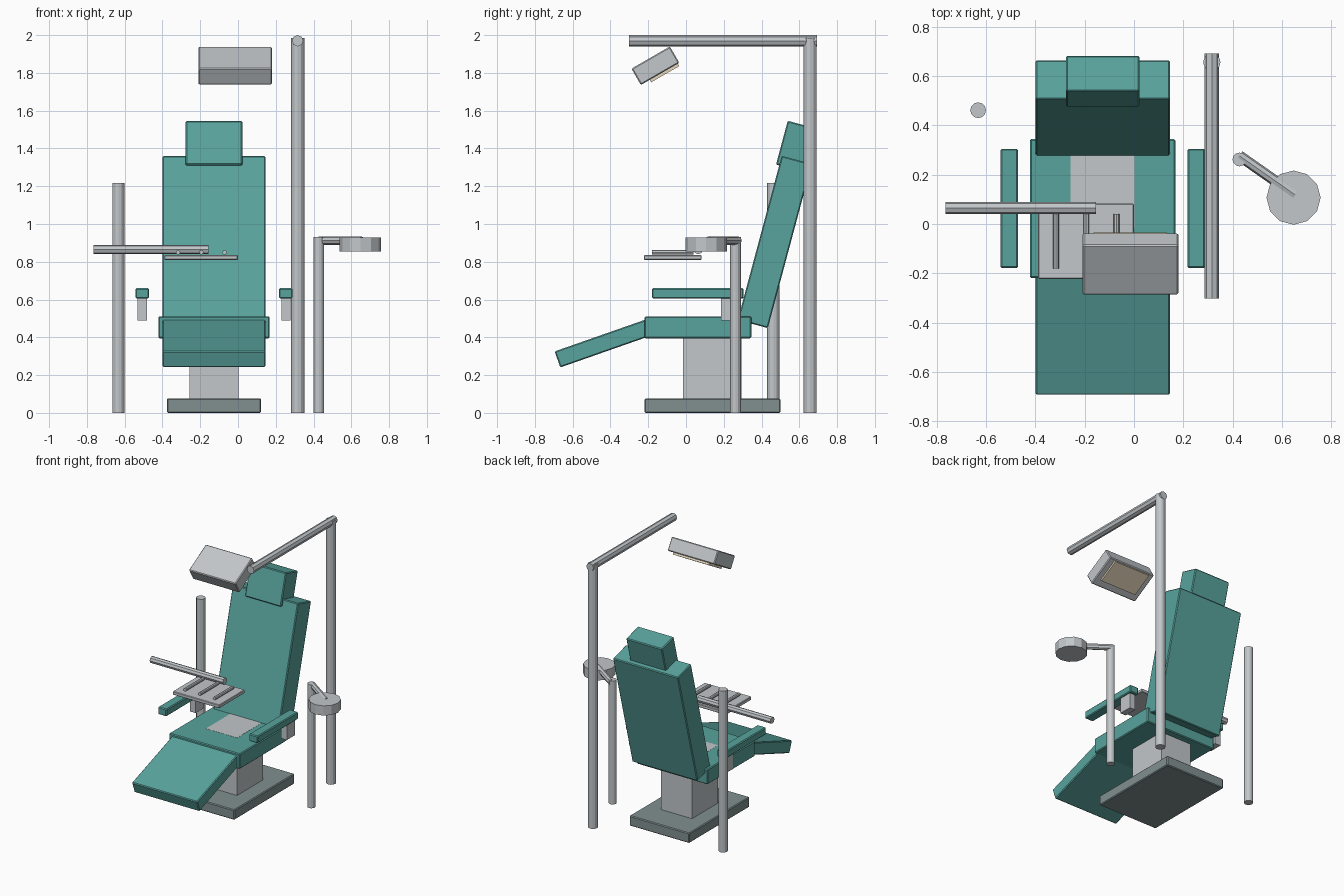
import bpy
from math import radians
from mathutils import Vector

cube = bpy.data.objects.get("Cube")
if cube:
    bpy.data.objects.remove(cube, do_unlink=True)


def material(name, rgb):
    m = bpy.data.materials.new(name)
    m.use_nodes = True
    m.diffuse_color = (*rgb, 1)
    m.node_tree.nodes["Principled BSDF"].inputs["Base Color"].default_value = (*rgb, 1)
    return m


TEAL = material("teal upholstery", (0.10, 0.37, 0.34))
METAL = material("light grey metal", (0.54, 0.57, 0.59))
DARK = material("slate grey base", (0.22, 0.28, 0.28))
LENS = material("warm lamp lens", (0.85, 0.72, 0.53))


def box(name, centre, size, mat, tilt=0, bevel=0.006):
    """Box turned about x by tilt degrees, with small chamfers."""
    bpy.ops.mesh.primitive_cube_add(size=1, location=centre)
    ob = bpy.context.object
    ob.name = name
    ob.scale = size
    bpy.ops.object.transform_apply(location=False, rotation=False, scale=True)
    ob.rotation_euler.x = radians(tilt)
    ob.data.materials.append(mat)
    if bevel:
        mod = ob.modifiers.new("soft edges", "BEVEL")
        mod.width = bevel
        mod.segments = 1
    return ob


def rod(name, start, end, radius, sides=12, mat=METAL):
    """Faceted cylinder between two points."""
    a, b = Vector(start), Vector(end)
    bpy.ops.mesh.primitive_cylinder_add(vertices=sides, radius=radius,
                                        depth=(b - a).length, location=(a + b) / 2)
    ob = bpy.context.object
    ob.name = name
    ob.rotation_euler = (b - a).to_track_quat("Z", "Y").to_euler()
    ob.data.materials.append(mat)
    return ob


MID = -0.127  # chair centre line

# Base and pedestal (its top shows just through the seat)
box("base_plate", (MID, 0.14, 0.038), (0.50, 0.72, 0.076), DARK)
box("pedestal", (MID, 0.14, 0.2905), (0.26, 0.31, 0.441), METAL, bevel=0)

# Upholstered chair
box("seat", (MID, 0.063, 0.4525), (0.59, 0.565, 0.115), TEAL)
box("leg_rest", (MID, -0.435, 0.369), (0.545, 0.52, 0.09), TEAL, tilt=19.3)
box("backrest", (MID, 0.47, 0.905), (0.545, 0.165, 0.90), TEAL, tilt=-15)
box("headrest", (MID, 0.58, 1.411), (0.30, 0.15, 0.24), TEAL, tilt=-15)

# Armrests on short supports
for side, label in ((-1, "right"), (1, "left")):
    x = MID + side * 0.38
    box(label + "_armrest", (x, 0.063, 0.633), (0.072, 0.485, 0.055), TEAL)
    box(label + "_armrest_support", (x, 0.236, 0.55), (0.048, 0.10, 0.12), METAL, bevel=0)

# Lamp post, overhead arm and tilted lamp head
rod("lamp_post", (0.316, 0.657, 0), (0.316, 0.657, 1.985), 0.035)
rod("lamp_arm", (0.316, -0.303, 1.97), (0.316, 0.693, 1.97), 0.03, 8)
box("lamp_head", (-0.015, -0.162, 1.838), (0.39, 0.235, 0.10), METAL, tilt=30)
box("lamp_lens", (-0.015, -0.1175, 1.806), (0.30, 0.172, 0.03), LENS, tilt=30, bevel=0)

# Instrument tray with its post, arm and three instruments
rod("tray_post", (-0.633, 0.462, 0), (-0.633, 0.462, 1.216), 0.032)
rod("tray_arm", (-0.765, 0.065, 0.865), (-0.155, 0.065, 0.865), 0.025, 8)
box("tray", (-0.195, -0.07, 0.8225), (0.39, 0.305, 0.026), METAL, bevel=0.004)
for i in range(3):
    x = -0.317 + i * 0.123
    rod("instrument_%d" % (i + 1), (x, -0.18, 0.85), (x, 0.04, 0.85), 0.012, 8)

# Rinsing bowl with its post and arm
rod("bowl_post", (0.428, 0.262, 0), (0.428, 0.262, 0.93), 0.028)
rod("bowl_arm", (0.428, 0.277, 0.912), (0.655, 0.118, 0.912), 0.022, 8)
rod("bowl", (0.648, 0.107, 0.855), (0.648, 0.107, 0.928), 0.11)
